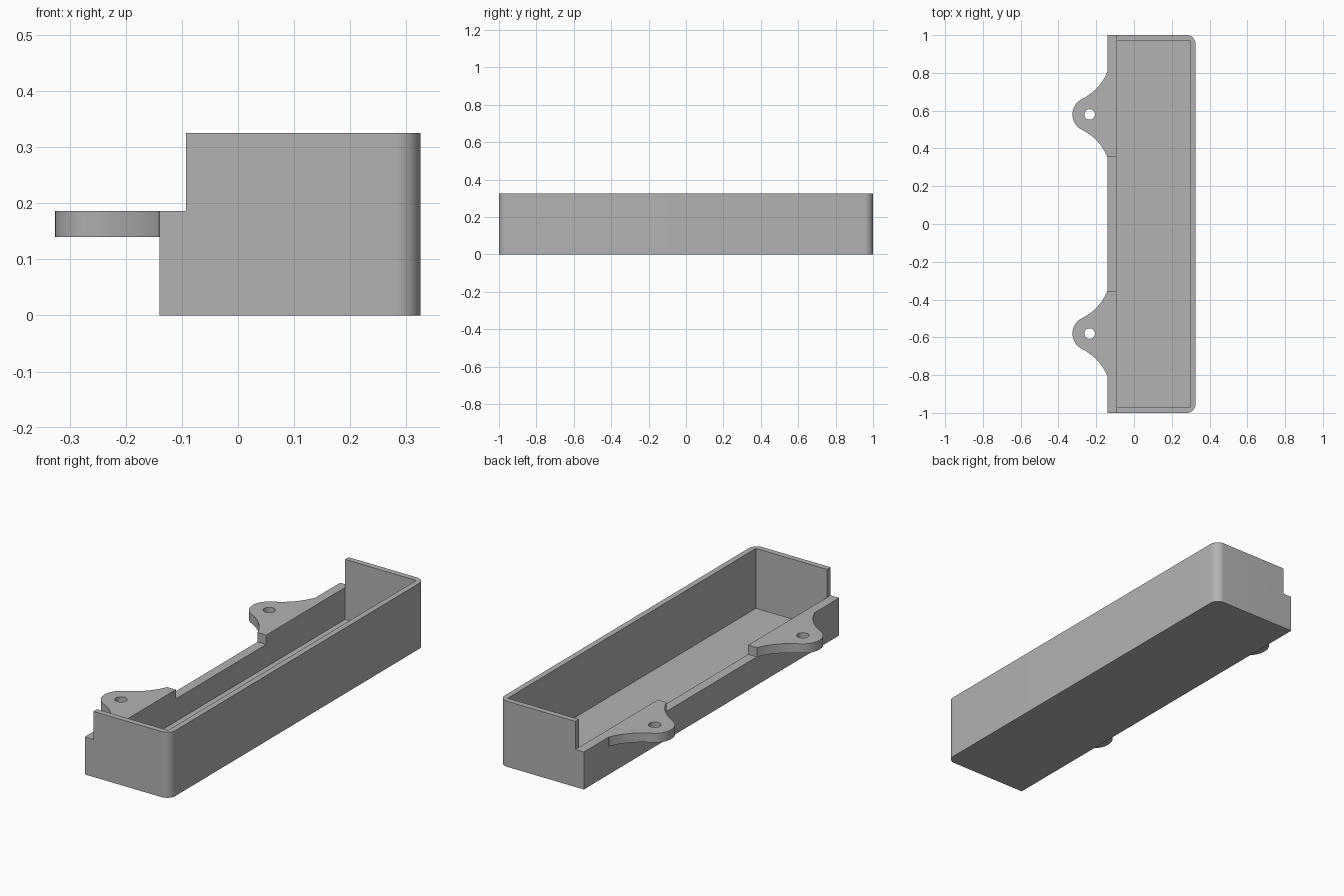
import bpy, bmesh, math
from mathutils import Vector

if "Cube" in bpy.data.objects:
    bpy.data.objects.remove(bpy.data.objects["Cube"], do_unlink=True)

X0, X1, LEDGE_X = -0.14, 0.325, -0.093     # open side, closed side, ledge edge
HEIGHT, LEDGE_Z, NOTCH_Z = 0.325, 0.186, 0.14
WALL, CORNER = 0.028, 0.045
NOTCH_Y = 0.354
HOLE = Vector((-0.235, 0.58))

grey = bpy.data.materials.new("plain grey")
grey.use_nodes = True
grey.diffuse_color = (0.45, 0.45, 0.45, 1)
grey.node_tree.nodes["Principled BSDF"].inputs["Base Color"].default_value = grey.diffuse_color


def prism(name, outline, z0, z1):
    """Extrude a flat outline between two heights."""
    bm = bmesh.new()
    face = bm.faces.new([bm.verts.new((x, y, z0)) for x, y in outline])
    top = bmesh.ops.extrude_face_region(bm, geom=[face])["geom"]
    bmesh.ops.translate(bm, vec=(0, 0, z1 - z0),
                        verts=[v for v in top if isinstance(v, bmesh.types.BMVert)])
    bmesh.ops.recalc_face_normals(bm, faces=bm.faces)
    mesh = bpy.data.meshes.new(name)
    bm.to_mesh(mesh)
    bm.free()
    mesh.materials.append(grey)
    obj = bpy.data.objects.new(name, mesh)
    bpy.context.collection.objects.link(obj)
    return obj


def rect(x0, x1, y):
    return [(x0, -y), (x1, -y), (x1, y), (x0, y)]


def arc(centre, radius, start, end, steps):
    """Points along an arc, angles in radians."""
    angles = [start + (end - start) * i / steps for i in range(steps + 1)]
    return [(centre[0] + radius * math.cos(a), centre[1] + radius * math.sin(a)) for a in angles]


def combine(target, tool, operation):
    """Apply a boolean and discard the tool."""
    tool.hide_render = True
    mod = target.modifiers.new(operation, 'BOOLEAN')
    mod.operation, mod.object, mod.solver = operation, tool, 'EXACT'
    bpy.context.view_layer.objects.active = target
    bpy.ops.object.modifier_apply(modifier=mod.name)
    bpy.data.objects.remove(tool, do_unlink=True)


def tab_outline(side):
    """Rounded ear that flares into the wall through two concave arcs."""
    tip, flare = 0.091, 0.273
    lean = math.radians(116)
    centre = HOLE + (tip + flare) * Vector((math.cos(lean), math.sin(lean)))
    end = math.asin((HOLE.y + 0.226 - centre.y) / flare)
    upper = arc(centre, flare, end, lean - math.pi, 14)
    nose = arc(HOLE, tip, lean, 2 * math.pi - lean, 18)[1:-1]
    lower = [(x, 2 * HOLE.y - y) for x, y in reversed(upper)]
    pts = [(X0 + 0.02, upper[0][1])] + upper + nose + lower + [(X0 + 0.02, lower[-1][1])]
    return [(x, side * y) for x, y in pts]


# Tray body with two rounded outer corners
quarter = math.pi / 2
corner_x, corner_y = X1 - CORNER, 1 - CORNER
outline = ([(X0, 1), (X0, -1)]
           + arc((corner_x, -corner_y), CORNER, -quarter, 0, 12)
           + arc((corner_x, corner_y), CORNER, 0, quarter, 12))
tray = prism("tray", outline, 0, HEIGHT)

# Cavity, lowered ledge and the deeper notch between the tabs
combine(tray, prism("cavity_cutter", rect(LEDGE_X, X1 - WALL, 1 - WALL), WALL, 1), 'DIFFERENCE')
combine(tray, prism("ledge_cutter", rect(-1, LEDGE_X, 2), LEDGE_Z, 1), 'DIFFERENCE')
combine(tray, prism("notch_cutter", rect(-1, LEDGE_X + 0.01, NOTCH_Y), NOTCH_Z, 1), 'DIFFERENCE')

# Mounting tabs with screw holes
for side in (1, -1):
    combine(tray, prism("tab", tab_outline(side), NOTCH_Z, LEDGE_Z), 'UNION')
    hole = arc((HOLE.x, side * HOLE.y), 0.028, 0, 2 * math.pi, 32)[:-1]
    combine(tray, prism("hole_cutter", hole, 0.1, 0.3), 'DIFFERENCE')

# Smooth the rounded surfaces, keep the edges crisp
bpy.ops.object.select_all(action='DESELECT')
tray.select_set(True)
bpy.context.view_layer.objects.active = tray
bpy.ops.object.shade_smooth_by_angle(angle=math.radians(30))
